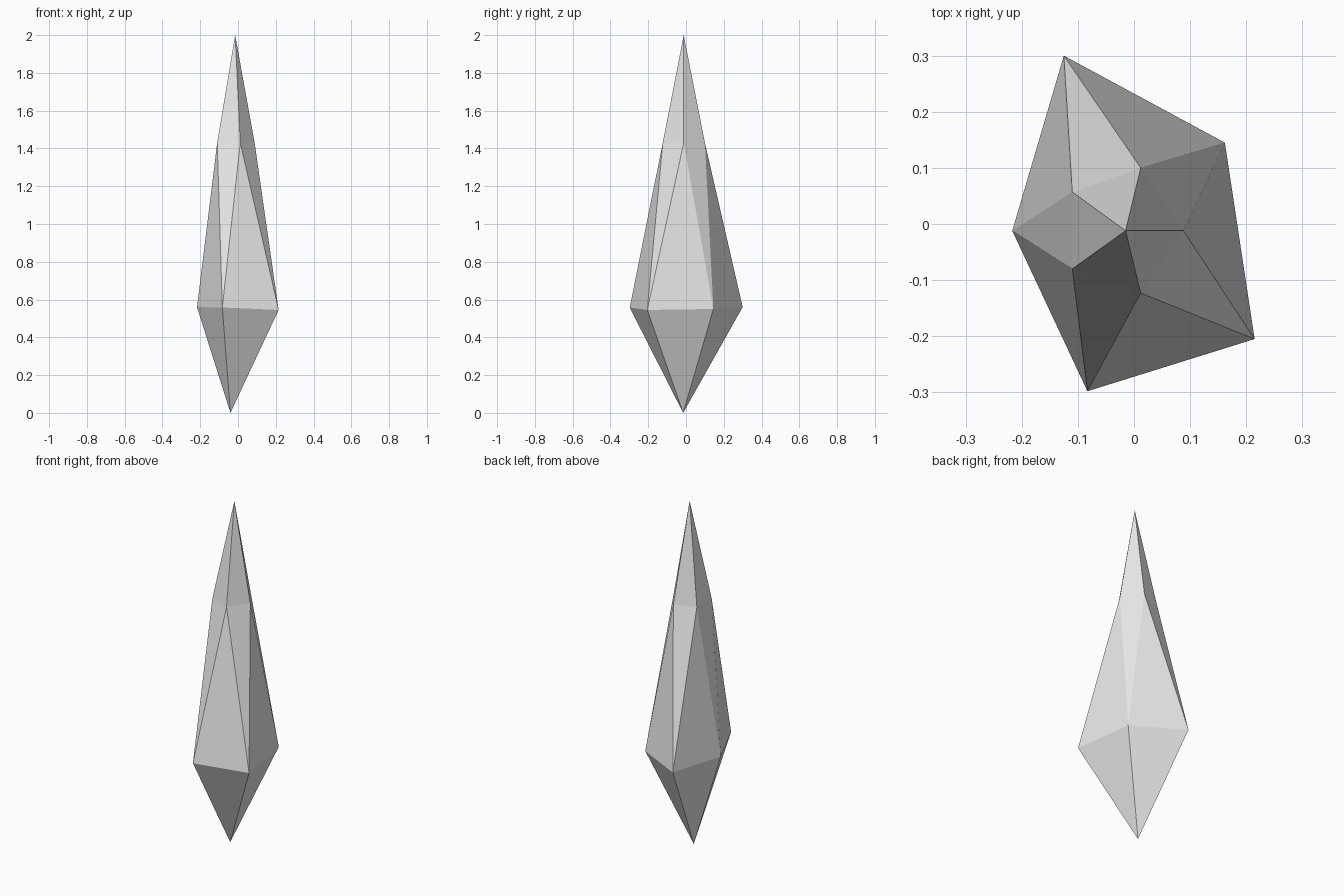
import bpy
import bmesh

cube = bpy.data.objects.get("Cube")
if cube:
    bpy.data.objects.remove(cube, do_unlink=True)

# Single pale grey stone material
stone = bpy.data.materials.new("pale_grey_stone")
stone.use_nodes = True
grey = (0.8, 0.8, 0.8, 1.0)
stone.diffuse_color = grey
stone.node_tree.nodes["Principled BSDF"].inputs["Base Color"].default_value = grey

# Tips, irregular girdle and narrow shoulder, both rings counter-clockwise
top_tip = (-0.015, -0.012, 2.0)
bottom_tip = (-0.04, -0.015, 0.0)
girdle = [(0.215, -0.205, 0.545), (0.162, 0.145, 0.55), (-0.125, 0.3, 0.56),
          (-0.217, -0.012, 0.56), (-0.083, -0.298, 0.558)]
shoulder = [(0.088, -0.012), (0.012, 0.1), (-0.11, 0.057),
            (-0.11, -0.08), (0.012, -0.123)]

bm = bmesh.new()
top = bm.verts.new(top_tip)
bottom = bm.verts.new(bottom_tip)
wide = [bm.verts.new(p) for p in girdle]
narrow = [bm.verts.new((x, y, 1.43)) for x, y in shoulder]

# Facets: crown, staggered band of triangles, pointed base
n = len(wide)
for i in range(n):
    j = (i + 1) % n
    bm.faces.new((top, narrow[i], narrow[j]))
    bm.faces.new((narrow[i], wide[i], wide[j]))
    bm.faces.new((narrow[i], wide[j], narrow[j]))
    bm.faces.new((bottom, wide[j], wide[i]))
bmesh.ops.recalc_face_normals(bm, faces=bm.faces)

mesh = bpy.data.meshes.new("crystal_shard")
bm.to_mesh(mesh)
bm.free()
mesh.materials.append(stone)
crystal = bpy.data.objects.new("crystal_shard", mesh)
bpy.context.collection.objects.link(crystal)
